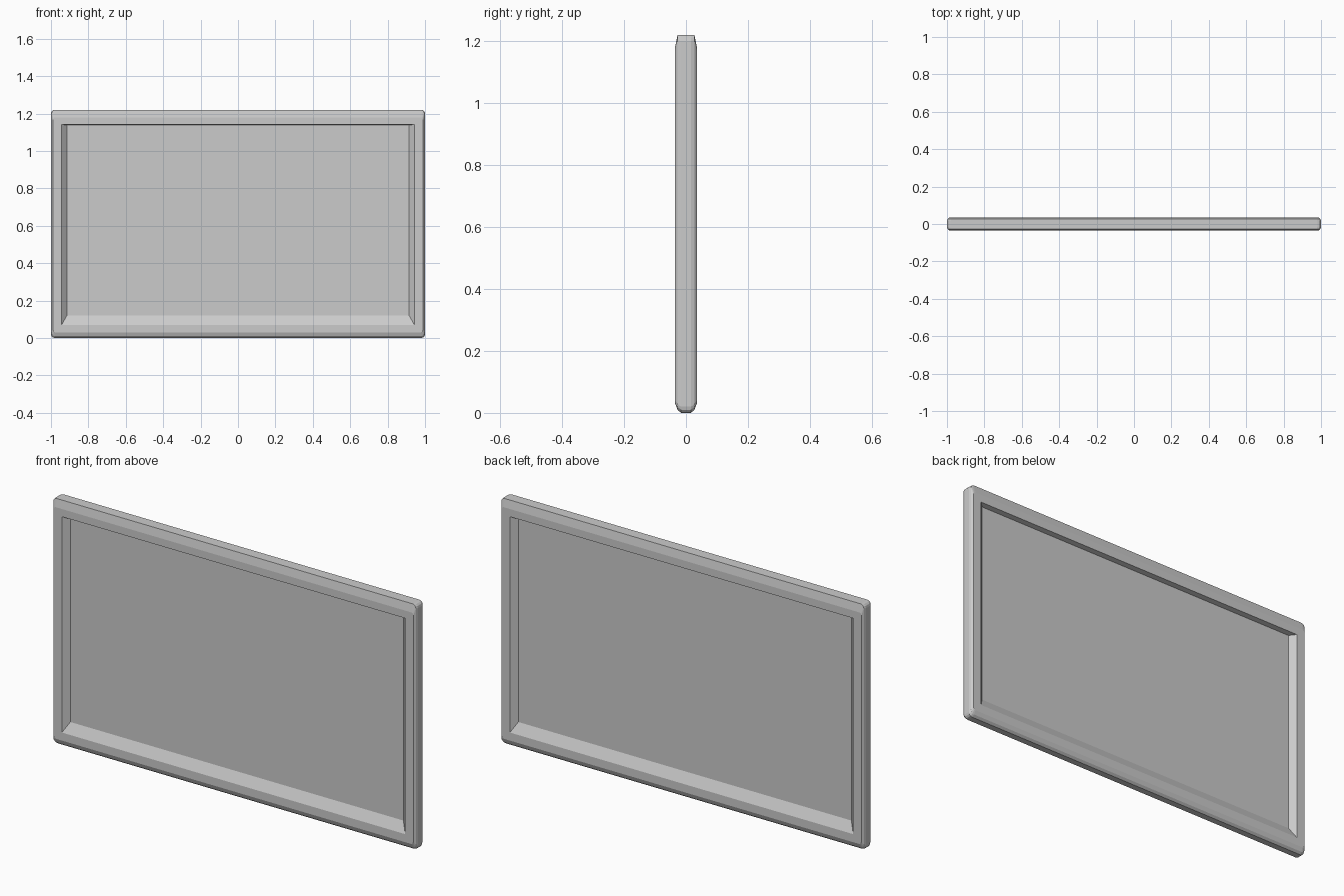
import bpy, bmesh, math

if "Cube" in bpy.data.objects:
    bpy.data.objects.remove(bpy.data.objects["Cube"])


def ring(bm, x, z0, z1, r, y, seg=3):
    """Rounded rectangle in the XZ plane at depth y."""
    verts = []
    for i, (sx, top) in enumerate([(1, True), (-1, True), (-1, False), (1, False)]):
        cx = sx * (x - r)
        cz = z1 - r if top else z0 + r
        for k in range(seg + 1):
            a = math.pi / 2 * (i + k / seg)
            verts.append(bm.verts.new((cx + r * math.cos(a), y, cz + r * math.sin(a))))
    return verts


def finish(bm, name):
    bmesh.ops.remove_doubles(bm, verts=bm.verts, dist=1e-5)
    bmesh.ops.dissolve_degenerate(bm, edges=bm.edges, dist=1e-6)
    bmesh.ops.recalc_face_normals(bm, faces=bm.faces)
    mesh = bpy.data.meshes.new(name)
    bm.to_mesh(mesh)
    bm.free()
    obj = bpy.data.objects.new(name, mesh)
    bpy.context.collection.objects.link(obj)
    return obj


# Half section of the frame, from the panel out to the rim: x, z bottom, z top, corner radius, depth
PANEL_Y = 0.009
half = [
    (0.915, 0.12, 1.138, 0.0, PANEL_Y),
    (0.943, 0.07, 1.142, 0.0, 0.035),
    (0.988, 0.03, 1.18, 0.012, 0.035),
    (0.996, 0.01, 1.22, 0.018, 0.027),
    (1.0, 0.0, 1.22, 0.02, 0.016),
]

# Frame: front half outwards, back half inwards, closed behind the panel edge
bm = bmesh.new()
rings = [ring(bm, x, a, b, r, -y) for x, a, b, r, y in half]
rings += [ring(bm, x, a, b, r, y) for x, a, b, r, y in reversed(half)]
for p, q in zip(rings, rings[1:] + rings[:1]):
    n = len(p)
    for i in range(n):
        j = (i + 1) % n
        bm.faces.new((p[i], p[j], q[j], q[i]))
frame = finish(bm, "frame")

# Panel: flat board showing on both sides
bm = bmesh.new()
bmesh.ops.create_cube(bm, size=1)
x, z0, z1 = half[0][:3]
for v in bm.verts:
    v.co = (v.co.x * 2 * x, v.co.y * 2 * PANEL_Y, z0 + (v.co.z + 0.5) * (z1 - z0))
panel = finish(bm, "panel")
